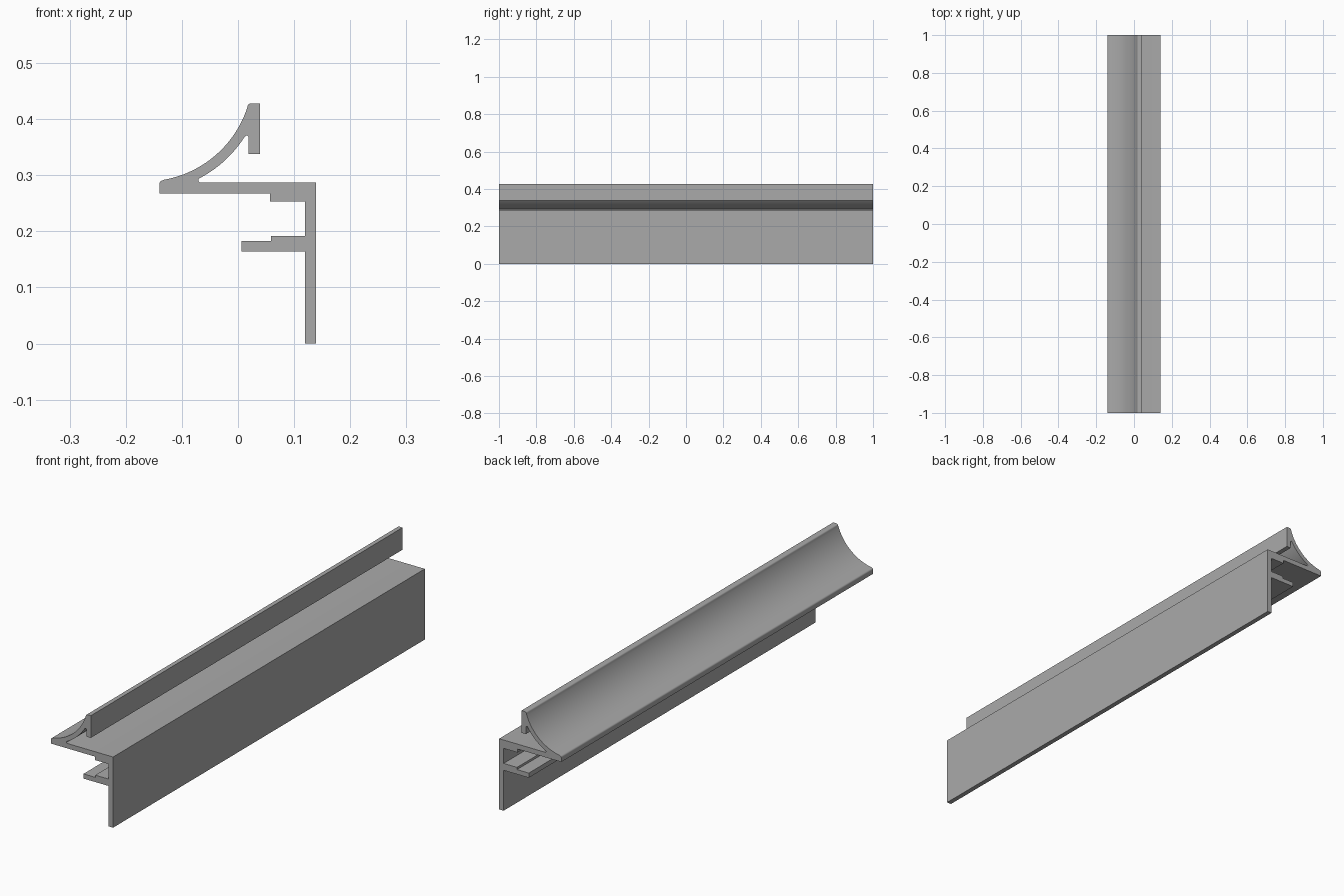
import bpy
import bmesh
from math import cos, sin, radians

cube = bpy.data.objects.get("Cube")
if cube:
    bpy.data.objects.remove(cube, do_unlink=True)

LENGTH = 2.0


def arc(cx, cz, r, start, end, steps):
    """Points along an arc in the profile plane, angles in degrees."""
    angles = [radians(start + (end - start) * i / steps) for i in range(steps + 1)]
    return [(cx + r * cos(a), cz + r * sin(a)) for a in angles]


# Wall leg with its stepped shelf and the stepped underside of the top plate
profile = [(0.139, 0.287), (0.139, 0), (0.119, 0), (0.119, 0.164),
           (0.006, 0.164), (0.006, 0.183), (0.059, 0.183), (0.059, 0.192),
           (0.119, 0.192), (0.119, 0.253), (0.057, 0.253), (0.057, 0.267),
           (-0.14, 0.267)]
# Rounded lip, concave outer cove, rounded crest
profile += arc(-0.133, 0.284, 0.007, 180, 100, 5)
profile += arc(-0.165, 0.48, 0.191, -80, -18, 28)
profile += arc(0.024, 0.42, 0.008, 150, 90, 5)
# Hanging flange and the rounded pocket behind the cove
profile += [(0.039, 0.428), (0.039, 0.338), (0.019, 0.338)]
profile += arc(0.0155, 0.367, 0.0035, 0, 140, 6)
profile += arc(-0.165, 0.48, 0.209, -32, -61, 16)
profile += arc(-0.0665, 0.291, 0.004, 130, 270, 6)

# Extrude the profile along the length
bm = bmesh.new()
face = bm.faces.new([bm.verts.new((x, -LENGTH / 2, z)) for x, z in profile])
grown = bmesh.ops.extrude_face_region(bm, geom=[face], use_keep_orig=True)
new_verts = [v for v in grown["geom"] if isinstance(v, bmesh.types.BMVert)]
bmesh.ops.translate(bm, vec=(0, LENGTH, 0), verts=new_verts)
bmesh.ops.recalc_face_normals(bm, faces=bm.faces)
mesh = bpy.data.meshes.new("cove_trim_extrusion")
bm.to_mesh(mesh)
bm.free()
trim = bpy.data.objects.new("cove_trim_extrusion", mesh)
bpy.context.collection.objects.link(trim)

# Plain grey metal
grey = bpy.data.materials.new("plain_grey")
grey.use_nodes = True
colour = (0.4, 0.4, 0.4, 1)
grey.diffuse_color = colour
grey.node_tree.nodes["Principled BSDF"].inputs["Base Color"].default_value = colour
mesh.materials.append(grey)

# Smooth the curves, keep the profile corners sharp
bpy.ops.object.select_all(action="DESELECT")
trim.select_set(True)
bpy.context.view_layer.objects.active = trim
bpy.ops.object.shade_smooth_by_angle(angle=radians(30))
